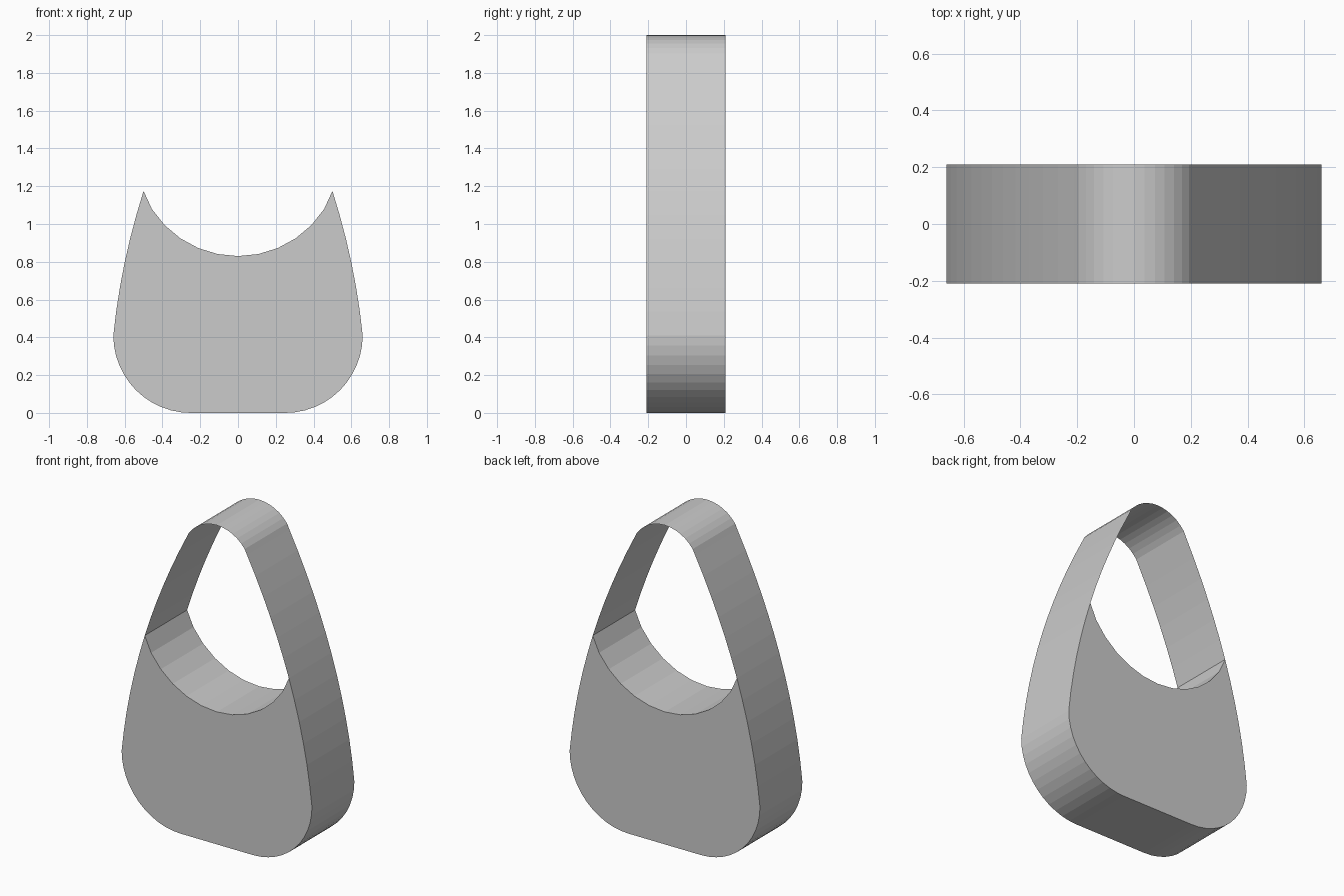
import bpy, bmesh
from math import sin, cos, radians

if "Cube" in bpy.data.objects:
    bpy.data.objects.remove(bpy.data.objects["Cube"])

HALF_DEPTH = 0.21
TIP_Z = 1.175


def side_x(z):
    """Bowed side outline, half width at height z."""
    d = z - 0.41
    return 0.66 - 0.10 * d - 0.143 * d * d


def arc(cx, cz, r, a0, a1, n):
    return [(cx + r * cos(radians(a0 + (a1 - a0) * i / n)),
             cz + r * sin(radians(a0 + (a1 - a0) * i / n))) for i in range(n + 1)]


def side(z0, z1, n):
    return [(side_x(z0 + (z1 - z0) * i / n), z0 + (z1 - z0) * i / n) for i in range(n + 1)]


def mirror(points):
    return [(-x, z) for x, z in reversed(points)]


def extrude_profile(name, points, closed):
    """Sweep an XZ profile along y; closed profiles get front and back caps."""
    bm = bmesh.new()
    front = [bm.verts.new((x, -HALF_DEPTH, z)) for x, z in points]
    back = [bm.verts.new((x, HALF_DEPTH, z)) for x, z in points]
    n = len(points)
    for i in range(n if closed else n - 1):
        j = (i + 1) % n
        bm.faces.new((front[i], back[i], back[j], front[j]))
    if closed:
        bm.faces.new(front)
        bm.faces.new(back[::-1])
        bmesh.ops.recalc_face_normals(bm, faces=bm.faces)
    mesh = bpy.data.meshes.new(name)
    bm.to_mesh(mesh)
    bm.free()
    obj = bpy.data.objects.new(name, mesh)
    bpy.context.collection.objects.link(obj)
    return obj


# Body: flat bottom, rounded corners, bowed sides, scooped top
right = arc(0.25, 0.41, 0.41, -90, 0, 12)[:-1] + side(0.41, TIP_Z, 6)
scoop = arc(0, 1.372, 0.542, -21.3, -158.7, 12)[1:-1]
extrude_profile("bag_body", right + scoop + mirror(right), True)

# Handle: thin sheet continuing the sides over a rounded top
rise = side(TIP_Z, 1.87, 6)
crown = arc(0, 1.76, 0.24, 27.4, 152.6, 14)[1:-1]
extrude_profile("handle_strap", rise + crown + mirror(rise), False)
